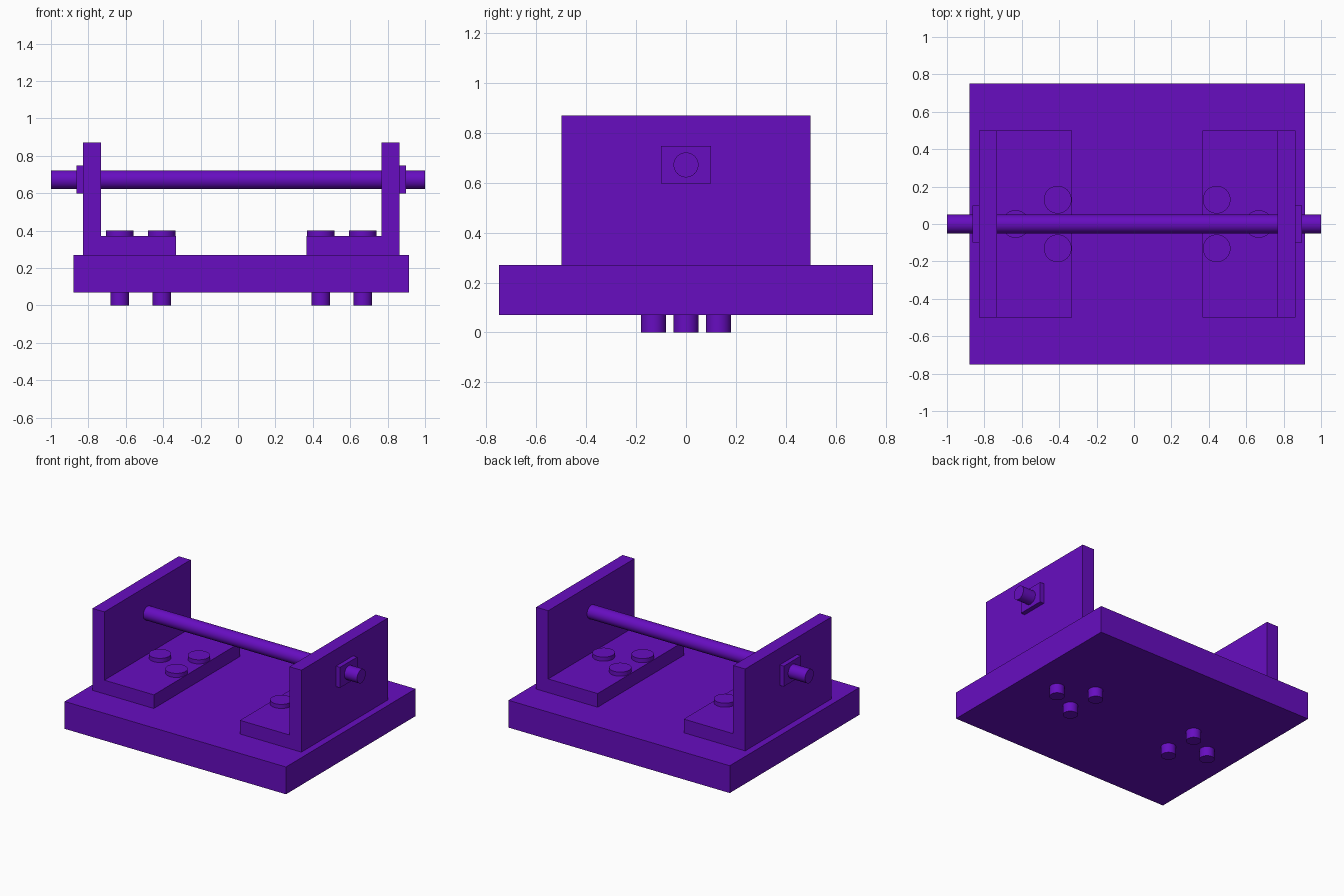
import bpy, bmesh
from mathutils import Matrix

if "Cube" in bpy.data.objects:
    bpy.data.objects.remove(bpy.data.objects["Cube"])

purple = bpy.data.materials.new("purple")
purple.use_nodes = True
COLOUR = (0.135, 0.004, 0.53, 1)
purple.diffuse_color = COLOUR
purple.node_tree.nodes["Principled BSDF"].inputs["Base Color"].default_value = COLOUR

CX = 0.017  # mirror plane of the base and brackets


def finish(name, bm, smooth=False):
    bmesh.ops.recalc_face_normals(bm, faces=bm.faces)
    mesh = bpy.data.meshes.new(name)
    bm.to_mesh(mesh)
    bm.free()
    mesh.materials.append(purple)
    ob = bpy.data.objects.new(name, mesh)
    bpy.context.collection.objects.link(ob)
    if smooth:
        bpy.ops.object.select_all(action='DESELECT')
        ob.select_set(True)
        bpy.context.view_layer.objects.active = ob
        bpy.ops.object.shade_smooth_by_angle()
    return ob


def extrude_y(name, outline, half_depth):
    """Extrude an (x, z) outline symmetrically along y."""
    bm = bmesh.new()
    face = bm.faces.new([bm.verts.new((x, -half_depth, z)) for x, z in outline])
    moved = bmesh.ops.extrude_face_region(bm, geom=[face])["geom"]
    bmesh.ops.translate(bm, vec=(0, 2 * half_depth, 0),
                        verts=[v for v in moved if isinstance(v, bmesh.types.BMVert)])
    return finish(name, bm)


def rect(x0, x1, z0, z1):
    return [(x0, z0), (x1, z0), (x1, z1), (x0, z1)]


def add_cylinder(bm, radius, length, matrix):
    bmesh.ops.create_cone(bm, cap_ends=True, segments=48, radius1=radius,
                          radius2=radius, depth=length, matrix=matrix)


# Base slab
extrude_y("base_plate", rect(CX - 0.897, CX + 0.897, 0.07, 0.27), 0.75)

for side, s in (("left", 1), ("right", -1)):
    # L-shaped bracket: foot pointing inwards, wall on the outside
    profile = [(0.349, 0.27), (0.847, 0.27), (0.847, 0.87),
               (0.75, 0.87), (0.75, 0.37), (0.349, 0.37)]
    extrude_y(side + "_bracket", [(CX + s * d, z) for d, z in profile], 0.5)

    # Keeper plate around the rod
    extrude_y(side + "_keeper_plate",
              rect(CX + s * 0.847, CX + s * 0.88, 0.597, 0.747), 0.1)

    # Three bolts: low round head above, shank through the base
    for i, (d, y) in enumerate(((0.65, 0), (0.425, 0.13), (0.425, -0.13)), 1):
        bm = bmesh.new()
        x = CX + s * d
        add_cylinder(bm, 0.074, 0.03, Matrix.Translation((x, y, 0.385)))
        add_cylinder(bm, 0.05, 0.37, Matrix.Translation((x, y, 0.185)))
        finish(f"{side}_bolt_{i}", bm, True)

# Cross rod
bm = bmesh.new()
add_cylinder(bm, 0.05, 2.0,
             Matrix.Translation((0, 0, 0.672)) @ Matrix.Rotation(1.5707963, 4, 'Y'))
finish("cross_rod", bm, True)
